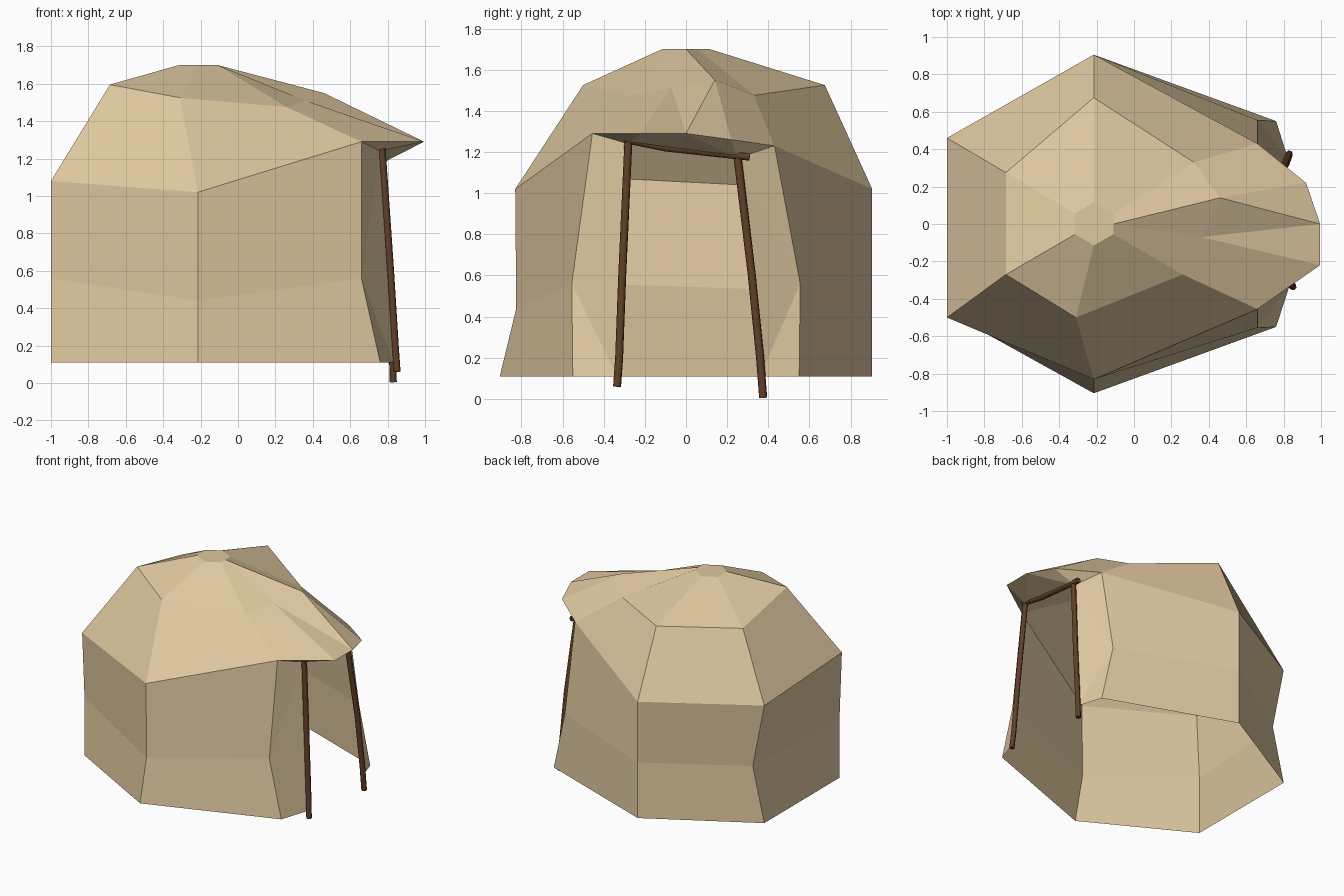
import bpy, bmesh

if "Cube" in bpy.data.objects:
    bpy.data.objects.remove(bpy.data.objects["Cube"])


def material(name, color):
    m = bpy.data.materials.new(name)
    m.diffuse_color = color
    m.use_nodes = True
    m.node_tree.nodes["Principled BSDF"].inputs["Base Color"].default_value = m.diffuse_color
    return m


def sheet(name, verts, faces, mat):
    bm = bmesh.new()
    vs = [bm.verts.new(v) for v in verts]
    for f in faces:
        bm.faces.new([vs[i] for i in f])
    bmesh.ops.recalc_face_normals(bm, faces=bm.faces)
    me = bpy.data.meshes.new(name)
    bm.to_mesh(me)
    bm.free()
    me.materials.append(mat)
    ob = bpy.data.objects.new(name, me)
    bpy.context.collection.objects.link(ob)
    return ob


def branch(name, points, mat, radius=0.02):
    cu = bpy.data.curves.new(name, 'CURVE')
    cu.dimensions = '3D'
    cu.bevel_depth = radius
    cu.bevel_resolution = 1
    cu.use_fill_caps = True
    sp = cu.splines.new('POLY')
    sp.points.add(len(points) - 1)
    for p, co in zip(sp.points, points):
        p.co = (*co, 1)
    cu.materials.append(mat)
    ob = bpy.data.objects.new(name, cu)
    bpy.context.collection.objects.link(ob)


hide = material("hide", (0.74, 0.58, 0.35, 1))
wood = material("wood", (0.12, 0.05, 0.02, 1))

# Wall corners from one door edge round the back to the other
base = [(.76, -.55, .11), (-.215, -.905, .11), (-1, -.47, .11),
        (-1, .46, .11), (-.215, .905, .11), (.76, .55, .11)]
middle = [(.66, -.555, .56), (-.215, -.825, .44), (-1, -.47, .56),
          (-.9, .46, .53), (-.215, .905, .545), (.66, .555, .56)]
eave = [(.66, -.455, 1.29), (-.215, -.83, 1.02), (-1, -.5, 1.08),
        (-1, .46, 1.03), (-.215, .905, 1.02), (.66, .43, 1.23)]
# Canopy edge, continuing the eave over the door
canopy = [(.92, .22, 1.26), (.995, 0, 1.29), (.995, -.22, 1.29)]

# Roof shoulder and flat smoke-hole cap
shoulder = [(.26, -.27, 1.475), (-.31, -.5, 1.525), (-.685, -.27, 1.595),
            (-.685, .275, 1.48), (-.215, .675, 1.525), (.32, .33, 1.475),
            (.46, .14, 1.55), (.36, -.07, 1.51)]
cap = [(-.11, -.055, 1.7), (-.215, -.115, 1.7), (-.315, -.055, 1.7),
       (-.315, .055, 1.7), (-.215, .115, 1.7), (-.11, .055, 1.7),
       (-.11, 0, 1.7)]

verts = base + middle + eave + canopy + shoulder + cap
M, E, C, S, T = 6, 12, 18, 21, 29
faces = []
for i in range(5):
    for lo, hi in ((0, M), (M, E), (E, S), (S, T)):
        faces.append((lo + i, lo + i + 1, hi + i + 1, hi + i))
# Roof over the door, spreading out into the canopy
faces += [(E + 5, C, S + 6, S + 5), (C, C + 1, S + 6), (C + 1, C + 2, S + 7),
          (C + 1, S + 7, S + 6), (C + 2, E, S, S + 7),
          (S + 5, S + 6, T + 6, T + 5), (S + 6, S + 7, T + 6),
          (S + 7, S, T, T + 6), tuple(range(T, T + 7))]
sheet("tent_cover", verts, faces, hide)

# Door flaps from wall edge to post
posts = [((.83, -.335, .11), (.76, -.28, 1.24)),
         ((.82, .36, .11), (.76, .25, 1.17))]
for side, i, (low, top) in zip(("left", "right"), (0, 5), posts):
    sheet(side + "_door_flap", [base[i], low, top, eave[i], middle[i]],
          [(0, 1, 4), (1, 2, 4), (2, 3, 4)], hide)

# Underside of the canopy, from its edge back to the lintel
a, b = posts[0][1], posts[1][1]
sheet("canopy_underside", [eave[0], canopy[2], canopy[1], canopy[0], eave[5], b, a],
      [(0, 1, 6), (1, 2, 6), (2, 5, 6), (2, 3, 5), (3, 4, 5)], hide)

# Crooked door frame
branch("left_post", [(.85, -.335, .06), (.84, -.325, .2), (.815, -.31, .6),
                     (.77, -.28, 1.25)], wood)
branch("right_post", [(.83, .375, .005), (.825, .36, .2), (.81, .32, .6),
                      (.77, .25, 1.18)], wood)
branch("lintel", [(.77, -.295, 1.26), (.77, -.1, 1.22), (.775, .31, 1.175)], wood)
